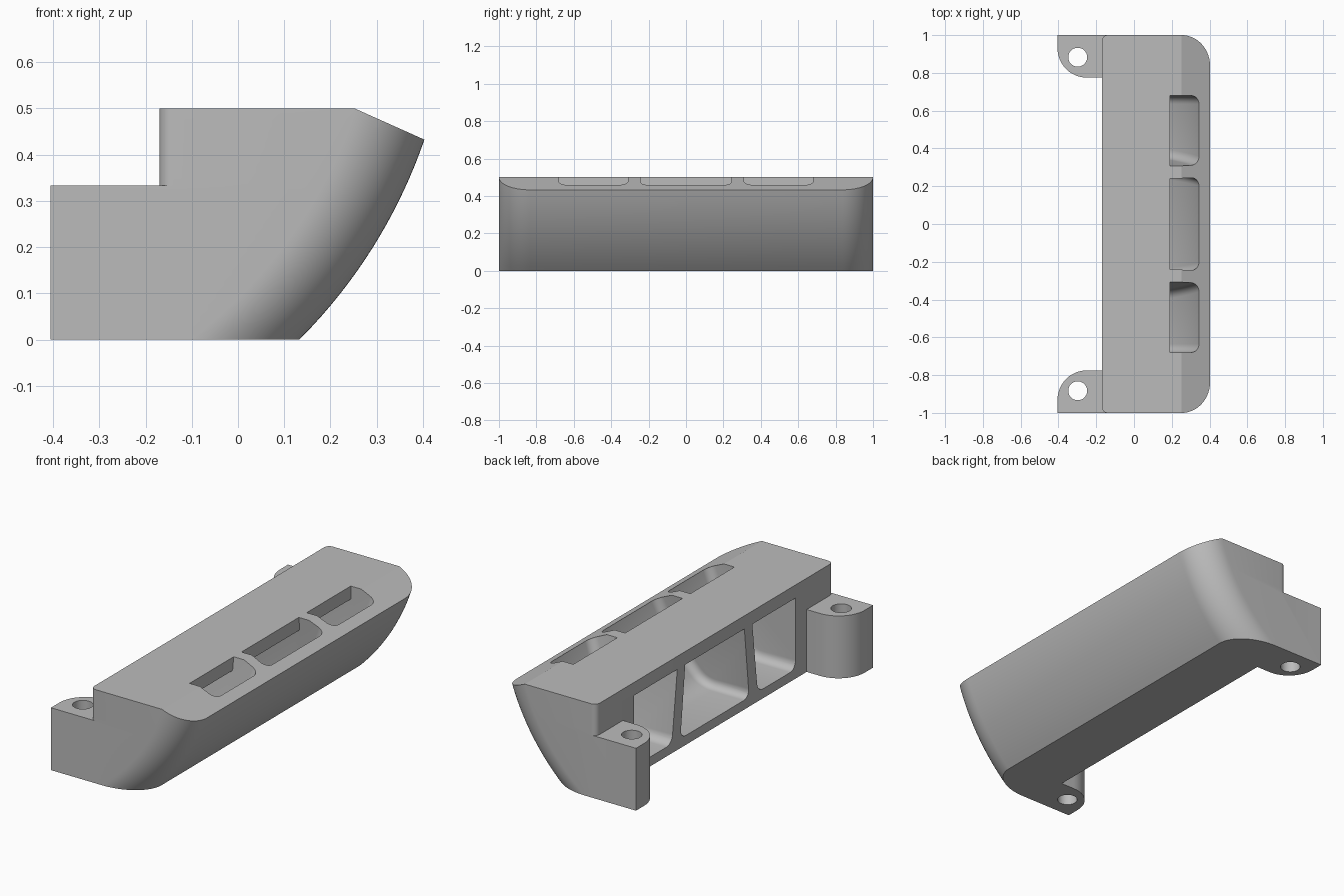
import bpy, bmesh
from math import sin, cos, pi, sqrt
from mathutils import Vector

if "Cube" in bpy.data.objects:
    bpy.data.objects.remove(bpy.data.objects["Cube"])

grey = bpy.data.materials.new("plain grey")
grey.use_nodes = True
grey.diffuse_color = (0.5, 0.5, 0.5, 1)
grey.node_tree.nodes["Principled BSDF"].inputs["Base Color"].default_value = (0.5, 0.5, 0.5, 1)

# Centre and radius of the big arc of the curved side
CX, CZ, R = -0.669, 0.802, 1.134
BACK, TOP = -0.17, 0.5


def arc_x(z, radius):
    return CX + sqrt(radius ** 2 - (z - CZ) ** 2)


def finish(bm, name):
    bmesh.ops.recalc_face_normals(bm, faces=bm.faces)
    mesh = bpy.data.meshes.new(name)
    bm.to_mesh(mesh)
    bm.free()
    mesh.materials.append(grey)
    obj = bpy.data.objects.new(name, mesh)
    bpy.context.collection.objects.link(obj)
    return obj


def loft(bm, rings):
    """Closed solid through rings of equal point count."""
    rows = [[bm.verts.new(p) for p in ring] for ring in rings]
    n = len(rows[0])
    for a, b in zip(rows, rows[1:]):
        for i in range(n):
            j = (i + 1) % n
            bm.faces.new((a[i], a[j], b[j], b[i]))
    bm.faces.new(rows[0][::-1])
    bm.faces.new(rows[-1])
    return rows


def boolean(target, other, operation):
    mod = target.modifiers.new(operation.lower(), "BOOLEAN")
    mod.operation, mod.solver, mod.object = operation, "EXACT", other
    bpy.context.view_layer.objects.active = target
    bpy.ops.object.modifier_apply(modifier=mod.name)
    bpy.data.objects.remove(other)


def corner(cx, cy, rx, ry, start, steps):
    """Quarter ellipse, counter-clockwise from the start angle."""
    angles = [start + pi / 2 * i / steps for i in range(steps + 1)]
    return [(cx + rx * cos(a), cy + ry * sin(a)) for a in angles]


def body_ring(z):
    x, ry, rb = arc_x(z, R), 0.165, 0.03
    rx = ry * R / (x - CX)
    plan = (corner(x - rx, -1 + ry, rx, ry, -pi / 2, 16)
            + corner(x - rx, 1 - ry, rx, ry, 0, 16)
            + corner(BACK + rb, 1 - rb, rb, rb, pi / 2, 6)
            + corner(BACK + rb, -1 + rb, rb, rb, pi, 6))
    return [(px, py, z) for px, py in plan]


# Body: curved hull with its upper edge sliced off at a slope
bm = bmesh.new()
levels = 20
loft(bm, [body_ring(TOP * i / levels) for i in range(levels + 1)])
cut = bmesh.ops.bisect_plane(bm, geom=bm.verts[:] + bm.edges[:] + bm.faces[:],
                             plane_co=(0.252, 0, TOP), plane_no=Vector((0.067, 0, 0.15)).normalized(),
                             clear_outer=True)
rim = [e for e in bm.edges if e.is_boundary]
bmesh.ops.contextual_create(bm, geom=rim)
body = finish(bm, "vent_body")

# Mounting ears with bolt holes, one at each end
for side in (1, -1):
    plan = [(-0.14, 0.775), (-0.14, 1), (-0.405, 1)]
    plan += corner(-0.25, 0.93, 0.155, 0.155, pi, 12)
    bm = bmesh.new()
    loft(bm, [[(x, y * side, z) for x, y in plan] for z in (0, 0.333)])
    ear = finish(bm, "mounting_ear")
    bm = bmesh.new()
    hole = [(-0.298 + 0.05 * cos(a * pi / 16), side * 0.883 + 0.05 * sin(a * pi / 16)) for a in range(32)]
    loft(bm, [[(x, y, z) for x, y in hole] for z in (-0.1, 0.5)])
    boolean(ear, finish(bm, "bolt_hole_cutter"), "DIFFERENCE")
    boolean(body, ear, "UNION")


# Ducts: scoops running from the back face up to the top windows
def duct(low, high):
    """Each bound is (y at the top, y at the floor)."""
    floor, inner = 0.05, 1.07
    p0, p1 = Vector((0.02, floor)), Vector((arc_x(floor, inner), floor))
    p2 = Vector((arc_x(0.1, inner), 0.1))
    path = [(-0.25, floor)]
    for i in range(7):
        t = i / 6
        path.append(tuple(p0 * (1 - t) ** 2 + p1 * 2 * t * (1 - t) + p2 * t * t))
    heights = [0.1 + 0.45 * i / 12 for i in range(1, 13)]
    path += [(arc_x(z, inner), z) for z in heights]
    profile = path + [(0.19, 0.55), (0.19, 0.43), (-0.25, 0.43)]

    def ring(bound):
        top, bottom = bound
        return [(x, top + (bottom - top) * (TOP - z) / (TOP - floor), z) for x, z in profile]

    bm = bmesh.new()
    rows = loft(bm, [ring(low), ring(high)])
    edges = []
    for row in rows:
        for a, b in zip(row[:len(path) - 1], row[1:len(path)]):
            edges.append(bm.edges.get((a, b)))
    bmesh.ops.recalc_face_normals(bm, faces=bm.faces)
    bmesh.ops.bevel(bm, geom=edges, offset=0.045, offset_type="OFFSET", segments=6,
                    profile=0.5, affect="EDGES", clamp_overlap=True)
    return finish(bm, "duct_cutter")


for low, high in (((-0.242, -0.29), (0.242, 0.29)),
                  ((0.308, 0.362), (0.68, 0.68)),
                  ((-0.68, -0.68), (-0.308, -0.362))):
    boolean(body, duct(low, high), "DIFFERENCE")

# Smooth the curves, keep the edges sharp
bpy.ops.object.select_all(action="DESELECT")
body.select_set(True)
bpy.context.view_layer.objects.active = body
bpy.ops.object.shade_smooth_by_angle(angle=pi / 9)
